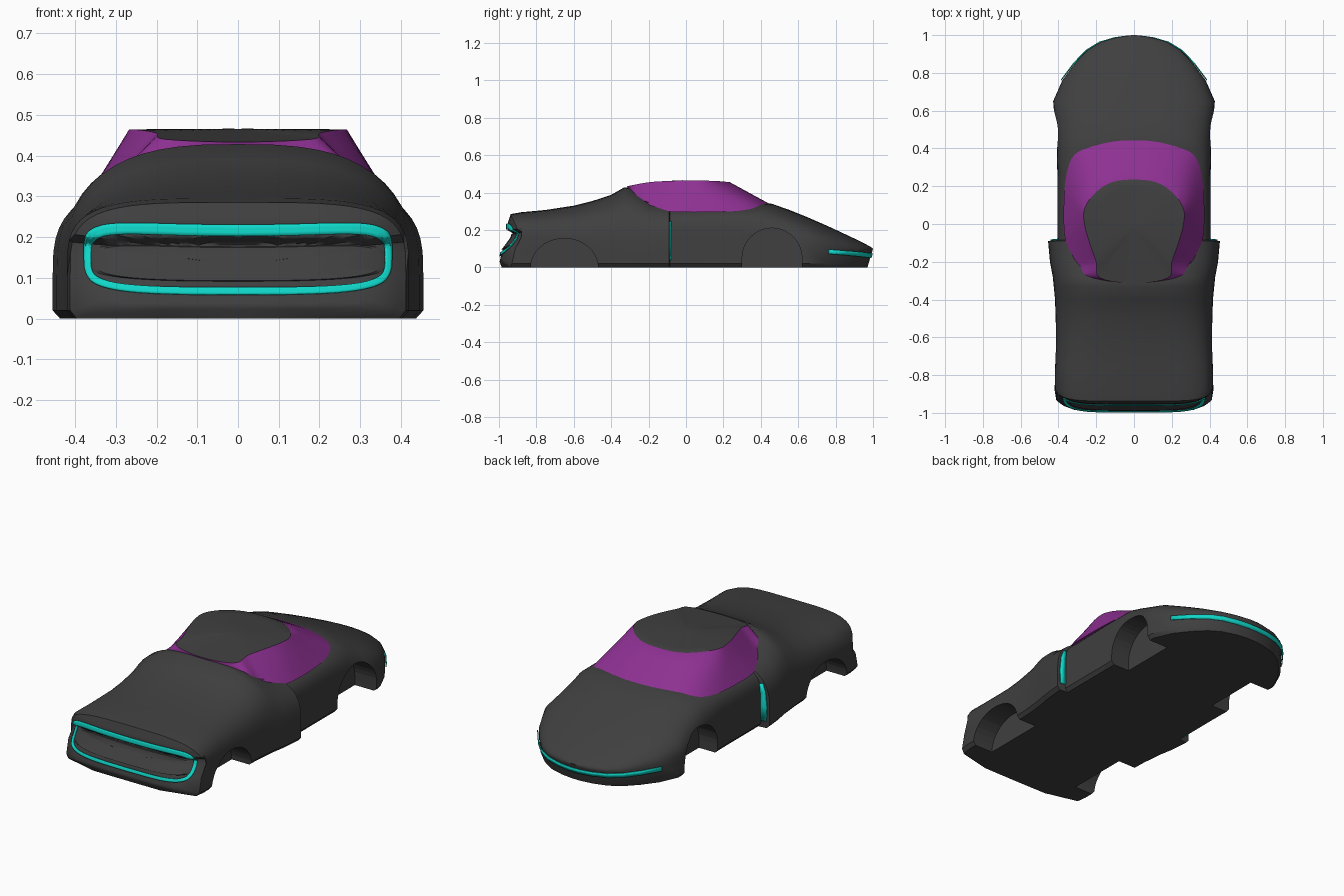
import bpy, bmesh
from math import sin, cos, pi, copysign
from mathutils import Vector

if "Cube" in bpy.data.objects:
    bpy.data.objects.remove(bpy.data.objects["Cube"])


def material(name, rgb):
    m = bpy.data.materials.new(name)
    m.use_nodes = True
    m.diffuse_color = (*rgb, 1)
    m.node_tree.nodes["Principled BSDF"].inputs["Base Color"].default_value = (*rgb, 1)
    return m


PAINT = material("charcoal paint", (0.05, 0.05, 0.05))
GLASS = material("purple glass", (0.27, 0.03, 0.29))
LIGHT = material("teal light", (0.005, 0.69, 0.59))


def finish(name, bm, mats, smooth=35):
    bmesh.ops.recalc_face_normals(bm, faces=bm.faces)
    mesh = bpy.data.meshes.new(name)
    bm.to_mesh(mesh)
    bm.free()
    ob = bpy.data.objects.new(name, mesh)
    bpy.context.collection.objects.link(ob)
    for m in mats:
        mesh.materials.append(m)
    if smooth:
        shade(ob, smooth)
    return ob


def shade(ob, degrees=35):
    bpy.ops.object.select_all(action='DESELECT')
    ob.select_set(True)
    bpy.context.view_layer.objects.active = ob
    bpy.ops.object.shade_smooth_by_angle(angle=degrees * pi / 180)


def loft(name, rings, mats, closed=True, caps=True, slot=lambda i: 0):
    """Skin a list of rings; slot(i) gives the material of band i."""
    bm = bmesh.new()
    rows = [[bm.verts.new(p) for p in ring] for ring in rings]
    n = len(rows[0])
    for i, (a, b) in enumerate(zip(rows, rows[1:])):
        for j in range(n if closed else n - 1):
            k = (j + 1) % n
            bm.faces.new((a[j], a[k], b[k], b[j])).material_index = slot(i)
    if caps:
        bm.faces.new(rows[0]).material_index = slot(0)
        bm.faces.new(rows[-1]).material_index = slot(len(rows) - 2)
    return finish(name, bm, mats)


def thicken(ob, amount):
    mod = ob.modifiers.new("thickness", 'SOLIDIFY')
    mod.thickness = amount
    mod.offset = 0


def interp(table, v):
    for (a, fa), (b, fb) in zip(table, table[1:]):
        if v <= b:
            return fa + (fb - fa) * max(0, (v - a) / (b - a))
    return table[-1][1]


# Body stations: y, half width, top height, shoulder height, roundness
STATIONS = [
    (1.0, .03, .10, .085, 2), (.99, .10, .108, .085, 2), (.965, .18, .122, .085, 2.2),
    (.92, .25, .145, .085, 2.3), (.85, .315, .178, .09, 2.5), (.76, .38, .22, .09, 2.6),
    (.65, .428, .268, .1, 2.8), (.55, .42, .308, .1, 3), (.46, .412, .34, .1, 3.3),
    (.40, .41, .345, .1, 4), (.25, .405, .33, .1, 5), (0, .405, .325, .1, 5),
    (-.085, .405, .325, .1, 5), (-.09, .455, .345, .1, 3.2), (-.2, .445, .37, .1, 3),
    (-.28, .43, .425, .1, 2.8), (-.33, .425, .428, .1, 2.8), (-.4, .418, .388, .1, 2.9),
    (-.5, .415, .355, .1, 3), (-.6, .413, .33, .1, 3.2), (-.75, .418, .307, .1, 3.6),
    (-.88, .42, .295, .1, 4)]


def undercut(y, z):
    return y - .03 * max(0, 1 - z / .1) * max(0, (y - .7) / .3)


def section(w, h, s, e):
    half = [(w * .5, 0), (w * .96, 0), (w, .02)]
    for i in range(14):
        t = i / 14 * pi / 2
        half.append((w * cos(t) ** (2 / e), s + (h - s) * sin(t) ** (2 / e)))
    return [(0, 0)] + half + [(0, h)] + [(-x, z) for x, z in reversed(half)]


# Tail surface: hollow band below an overhanging lip, rounded at the corners
TAIL = [(0, -.985), (.03, -.997), (.09, -.982), (.16, -.93), (.185, -.925),
        (.198, -.955), (.24, -.952), (.29, -.935)]


def tail(x, z):
    return interp(TAIL, z) + .06 * (abs(x) / .41) ** 6


rings = [[(x, undercut(y, z), z) for x, z in section(*spec)] for y, *spec in STATIONS]
end = section(.412, .285, .1, 4)
for i in range(20):
    k = 1 - i * .0515
    ring = [(x * k, .15 + (z - .15) * k) for x, z in end]
    rings.append([(x, tail(x, z), z) for x, z in ring])
body = loft("body_shell", rings, [PAINT])


# Wheel arches cut into each side
def cut_arch(y, half, base, rise, side):
    bm = bmesh.new()
    pts = [(y + half, -.1)]
    pts += [(y + half * cos(i * pi / 20), base + rise * sin(i * pi / 20)) for i in range(21)]
    pts += [(y - half, -.1)]
    face = bm.faces.new([bm.verts.new((side * .29, a, b)) for a, b in pts])
    new = bmesh.ops.extrude_face_region(bm, geom=[face])["geom"]
    bmesh.ops.translate(bm, vec=(side * .3, 0, 0),
                        verts=[v for v in new if isinstance(v, bmesh.types.BMVert)])
    cutter = finish("arch_cutter", bm, [PAINT], 0)
    cutter.hide_render = True
    mod = body.modifiers.new("arch", 'BOOLEAN')
    mod.operation = 'DIFFERENCE'
    mod.solver = 'EXACT'
    mod.object = cutter
    bpy.context.view_layer.objects.active = body
    bpy.ops.object.modifier_apply(modifier=mod.name)
    bpy.data.objects.remove(cutter)


for side in (1, -1):
    cut_arch(.46, .16, .05, .16, side)
    cut_arch(-.65, .18, .0, .155, side)
shade(body)

# Cabin: glass between a belt outline and a roof outline
BELT = [(0, .455, .335), (.17, .44, .332), (.30, .39, .32), (.36, .25, .30), (.372, 0, .295),
        (.35, -.13, .305), (.29, -.22, .35), (.24, -.285, .39), (0, -.31, .415)]
ROOF = [(0, .235, .455), (.12, .22, .457), (.21, .16, .462), (.262, .08, .464), (.262, 0, .464),
        (.235, -.1, .462), (.20, -.2, .455), (.18, -.285, .44), (0, -.315, .433)]


def outline(half):
    pts = [Vector(p) for p in half]
    pts += [Vector((-p.x, p.y, p.z)) for p in pts[-2:0:-1]]
    n, out = len(pts), []
    for i in range(n):
        a, b, c, d = (pts[(i + j) % n] for j in (-1, 0, 1, 2))
        for t in (0, .2, .4, .6, .8):
            out.append(.5 * (2 * b + (c - a) * t + (2 * a - 5 * b + 4 * c - d) * t * t
                             + (3 * b - a - 3 * c + d) * t ** 3))
    return out


belt, roof = outline(BELT), outline(ROOF)
center = Vector((0, -.02, .466))
cabin = [[p.lerp(q, t / 4) for p, q in zip(belt, roof)] for t in range(5)]
cabin += [[q.lerp(center, t) for q in roof] for t in (.2, .45, .7, .95)]
loft("cabin", cabin, [GLASS, PAINT], slot=lambda i: int(i >= 4))


# Tail light ring and centre panel follow the tail surface
def tail_loop(a, top, bottom, e, lift):
    mid, half, out = (top + bottom) / 2, (top - bottom) / 2, []
    for i in range(96):
        c, s = cos(i * pi / 48), sin(i * pi / 48)
        x = a * copysign(abs(c) ** (2 / e), c)
        z = mid + half * copysign(abs(s) ** (2 / e), s)
        z -= .012 * max(0, 1 - (x / .33) ** 2) * (max(0, s) + .4 * max(0, -s))
        x *= 1 - .5 * max(0, .13 - z)
        out.append((x, tail(x, z) - lift, z))
    return out


ring = loft("tail_light_ring", [tail_loop(.378 - .017 * t, .242 - .028 * t, .063 + .018 * t, 5, .006)
                                for t in (0, .33, .67, 1)], [LIGHT], caps=False)
thicken(ring, .005)
panel = loft("tail_panel", [tail_loop(.365 * k, .138 + .05 * k, .138 - .042 * k, 4, lift)
                            for k, lift in ((1, .002), (.96, .008), (.7, .008), (.4, .008), (.05, .008))],
             [PAINT], caps=False)

# Nose light wraps the front edge
nose = [(w, y) for y, w, *_ in STATIONS if y > .7]
path = [(w, y) for w, y in reversed(nose)] + [(-w, y) for w, y in nose]
strip = []
for z in (-.012, .012):
    row = []
    for w, y in path:
        h = .062 + .022 * (abs(w) / .38) ** 2 + z
        row.append((w * 1.012, undercut(y, h) + .004, h))
    strip.append(row)
thicken(loft("nose_light", strip, [LIGHT], closed=False, caps=False), .005)

# Lit strips in the side intakes
for side, label in ((1, "left"), (-1, "right")):
    edges = [(.407, .438, .04), (.407, .442, .12), (.405, .434, .2), (.40, .418, .245)]
    rows = [[(side * a, -.081, z), (side * b, -.085, z)] for a, b, z in edges]
    thicken(loft(label + "_intake_light", rows, [LIGHT], closed=False, caps=False), .006)
